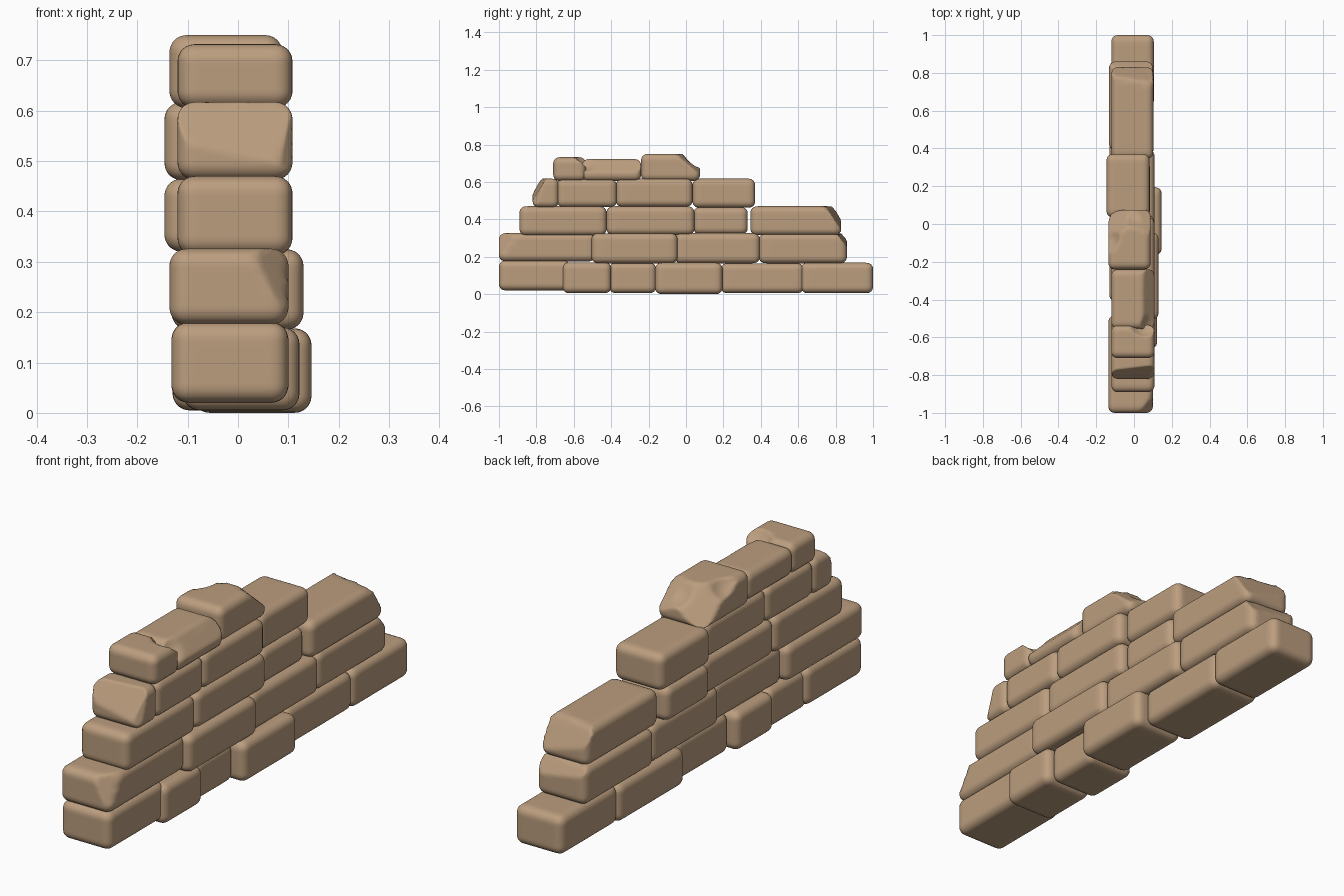
import bpy, bmesh, math
from mathutils import Vector

stone_mat = bpy.data.materials.new("tan stone")
stone_mat.diffuse_color = (0.50, 0.34, 0.21, 1)

X0, X1 = -0.12, 0.108   # usual wall faces
# Each stone: y0, y1, z0, z1, x0, x1
courses = {
    "base_course": [
        (-1.0, -0.62, 0.02, 0.18, -0.132, 0.10),
        (-0.66, -0.40, 0.005, 0.17, -0.11, 0.122),
        (-0.41, -0.16, 0.005, 0.168, -0.13, 0.095),
        (-0.165, 0.195, 0.0, 0.168, -0.09, 0.146),
        (0.185, 0.63, 0.005, 0.165, -0.13, 0.10),
        (0.615, 1.0, 0.005, 0.168, -0.12, 0.105)],
    "second_course": [
        (-1.0, -0.485, 0.175, 0.326, -0.136, 0.10),
        (-0.505, -0.045, 0.165, 0.325, -0.10, 0.13),
        (-0.06, 0.395, 0.165, 0.326, X0, X1),
        (0.39, 0.86, 0.165, 0.325, -0.132, 0.10)],
    "third_course": [
        (-0.89, -0.425, 0.313, 0.47, X0, X1),
        (-0.425, 0.045, 0.317, 0.47, X0, X1),
        (0.04, 0.33, 0.32, 0.465, -0.146, 0.085),
        (0.345, 0.83, 0.315, 0.47, X0, 0.102)],
    "fourth_course": [
        (-0.82, -0.68, 0.463, 0.617, X0, X1),
        (-0.69, -0.37, 0.465, 0.615, X0, X1),
        (-0.375, 0.035, 0.467, 0.617, X0, X1),
        (0.035, 0.37, 0.462, 0.617, -0.146, 0.083)],
    "top_course": [
        (-0.71, -0.535, 0.605, 0.732, X0, X1),
        (-0.555, -0.24, 0.605, 0.722, X0, X1),
        (-0.24, 0.075, 0.605, 0.75, -0.136, 0.088)],
}

# Flat chips: (point, outward normal); scoops: (centre, radius)
chips = {
    "second_course_1": [((0.07, -0.965, 0.295), (0.7, -0.6, 0.35))],
    "second_course_4": [((0.0, 0.84, 0.295), (0.1, 0.8, 0.6))],
    "third_course_4": [((0.0, 0.79, 0.43), (0.15, 0.85, 0.55))],
    "fourth_course_1": [((0.0, -0.785, 0.575), (0.1, -0.85, 0.5)),
                        ((0.085, -0.80, 0.55), (0.75, -0.6, 0.2))],
    "top_course_2": [((0.075, -0.4, 0.69), (0.75, 0.0, 0.65))],
    "top_course_3": [((-0.07, -0.02, 0.725), (-0.5, 0.6, 0.6)),
                     ((0.05, -0.02, 0.735), (0.3, 0.6, 0.7))],
}
scoops = {
    "fourth_course_1": [((0.02, -0.90, 0.65), 0.125)],
    "third_course_4": [((-0.03, 0.92, 0.50), 0.135)],
    "top_course_1": [((0.06, -0.51, 0.77), 0.095)],
    "top_course_2": [((0.13, -0.55, 0.75), 0.10), ((0.14, -0.36, 0.78), 0.11)],
    "top_course_3": [((0.0, 0.09, 0.785), 0.11), ((-0.16, -0.07, 0.78), 0.09)],
}


def build_stone(name, y0, y1, z0, z1, x0, x1, r=0.034):
    bm = bmesh.new()
    bmesh.ops.create_cube(bm, size=2)
    bmesh.ops.subdivide_edges(bm, edges=bm.edges[:], cuts=19, use_grid_fill=True)
    centre = Vector(((x0 + x1) / 2, (y0 + y1) / 2, (z0 + z1) / 2))
    half = Vector(((x1 - x0) / 2, (y1 - y0) / 2, (z1 - z0) / 2))
    moved = []
    for v in bm.verts:
        # rounded box, with the grid denser toward the edges
        p = Vector([h * (0.5 * u + 0.5 * math.sin(u * math.pi / 2))
                    for u, h in zip(v.co, half)])
        core = Vector([max(-(h - r), min(h - r, c)) for c, h in zip(p, half)])
        p = core + (p - core).normalized() * r + centre
        start = p.copy()
        # broken corners
        for point, normal in chips.get(name, []):
            n = Vector(normal).normalized()
            d = (p - Vector(point)).dot(n)
            if d > 0:
                p -= n * d
        for c, radius in scoops.get(name, []):
            d = p - Vector(c)
            if d.length < radius:
                p = Vector(c) + d.normalized() * radius
        v.co = p
        if (p - start).length > 1e-5:
            moved.append(v)
    for _ in range(3):
        if moved:
            bmesh.ops.smooth_vert(bm, verts=moved, factor=0.5, use_axis_x=True,
                                  use_axis_y=True, use_axis_z=True)
    for f in bm.faces:
        f.smooth = True
    mesh = bpy.data.meshes.new(name)
    bm.to_mesh(mesh)
    bm.free()
    mesh.materials.append(stone_mat)
    bpy.context.collection.objects.link(bpy.data.objects.new(name, mesh))


# Stack the courses
for course, stones in courses.items():
    for i, dims in enumerate(stones, 1):
        build_stone(f"{course}_{i}", *dims)
